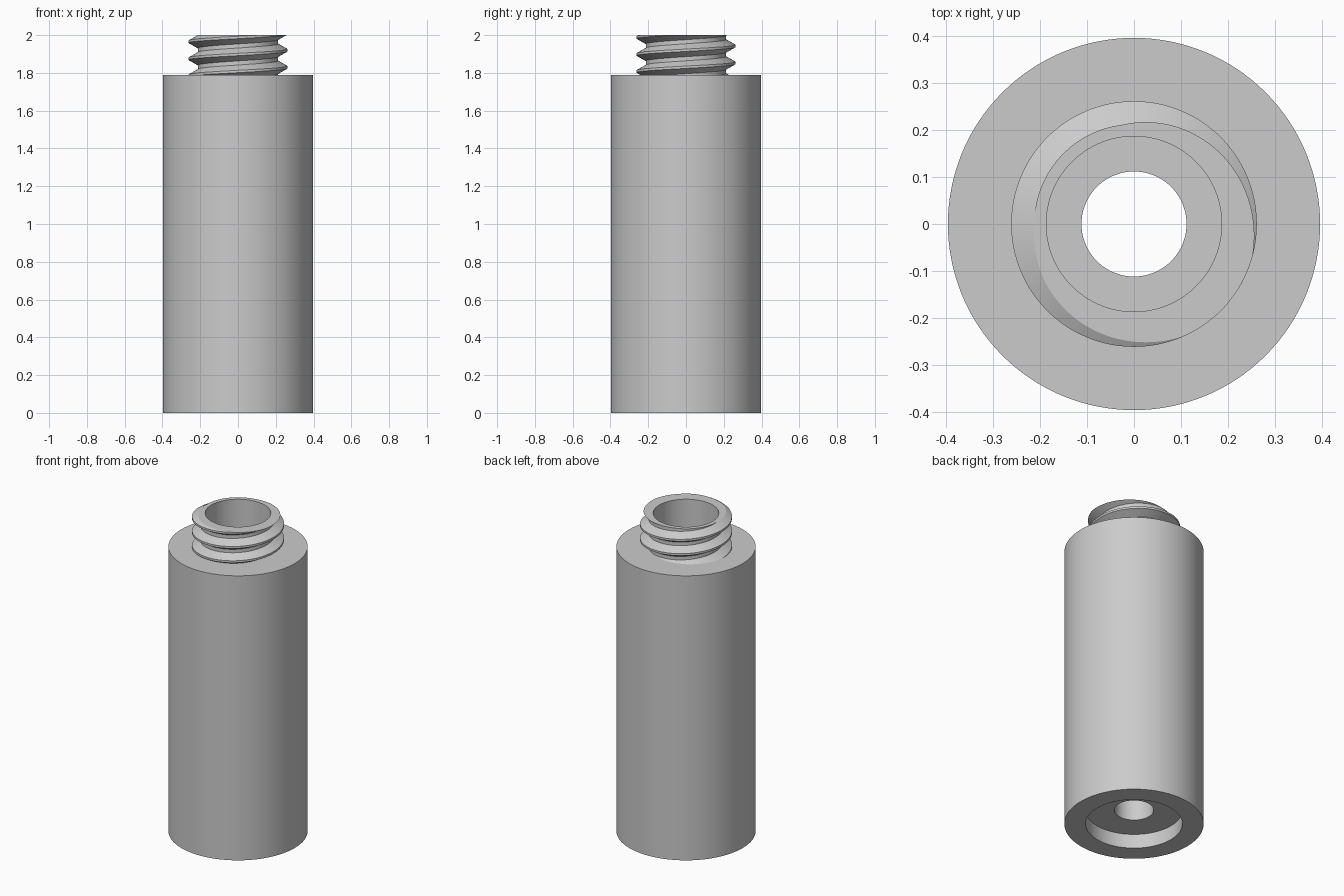
import bpy, bmesh
from math import cos, sin, pi

cube = bpy.data.objects.get("Cube")
if cube:
    bpy.data.objects.remove(cube, do_unlink=True)

SEG = 128
SHOULDER, TOP = 1.79, 2.0
BORE, HOLE = 0.187, 0.112

grey = bpy.data.materials.new("plain_grey")
grey.use_nodes = True
colour = (0.6, 0.6, 0.6, 1)
grey.diffuse_color = colour
grey.node_tree.nodes["Principled BSDF"].inputs["Base Color"].default_value = colour


def finish(bm, name):
    mesh = bpy.data.meshes.new(name)
    bm.to_mesh(mesh)
    bm.free()
    mesh.materials.append(grey)
    obj = bpy.data.objects.new(name, mesh)
    bpy.context.collection.objects.link(obj)
    bpy.ops.object.select_all(action='DESELECT')
    obj.select_set(True)
    bpy.context.view_layer.objects.active = obj
    bpy.ops.object.shade_smooth_by_angle(angle=pi / 7)
    return obj


def ring(bm, r, z):
    return [bm.verts.new((r * cos(2 * pi * k / SEG), r * sin(2 * pi * k / SEG), z))
            for k in range(SEG)]


def join(bm, a, b):
    for k in range(SEG):
        n = (k + 1) % SEG
        bm.faces.new((a[k], a[n], b[n], b[k]))


# Hollow body: recessed base, through hole, shelf and wide bore
bm = bmesh.new()
profile = [(HOLE, 0.09), (0.276, 0.09), (0.276, 0), (0.397, 0),
           (0.397, SHOULDER), (BORE, SHOULDER), (BORE, 0.4), (HOLE, 0.4)]
rings = [ring(bm, r, z) for r, z in profile]
for i, a in enumerate(rings):
    join(bm, a, rings[(i + 1) % len(rings)])
bmesh.ops.recalc_face_normals(bm, faces=bm.faces[:])
finish(bm, "body")

# Threaded neck: right-hand helix, trimmed at the shoulder and the rim
bm = bmesh.new()
PITCH, START = 0.09, 2.01
CREST, ROOT = 0.262, 0.213
tooth = [(-0.07, CREST), (0.07, CREST), (0.38, ROOT), (0.62, ROOT)]
rows = [(turn + off, r) for turn in range(-4, 3) for off, r in tooth]
columns = []
for k in range(SEG):
    a = 2 * pi * k / SEG
    columns.append([bm.verts.new((r * cos(a), r * sin(a), START + PITCH * (t + k / SEG)))
                    for t, r in rows])
for k in range(SEG):
    # The last column meets the first one turn higher
    shift = len(tooth) if k == SEG - 1 else 0
    here, there = columns[k], columns[(k + 1) % SEG]
    for i in range(len(rows) - 1 - shift):
        j = i + shift
        bm.faces.new((here[i], there[j], there[j + 1], here[i + 1]))
join(bm, ring(bm, BORE, TOP + 0.1), ring(bm, BORE, SHOULDER - 0.1))


def trim(z, direction):
    geom = bm.verts[:] + bm.edges[:] + bm.faces[:]
    cut = bmesh.ops.bisect_plane(bm, geom=geom, dist=1e-6, plane_co=(0, 0, z),
                                 plane_no=(0, 0, direction), clear_outer=True)
    return [e for e in cut["geom_cut"] if isinstance(e, bmesh.types.BMEdge)]


trim(SHOULDER, -1)
rim = trim(TOP, 1)
fill = bmesh.ops.triangle_fill(bm, edges=rim, use_beauty=True, normal=(0, 0, 1))
for f in fill["geom"]:
    if isinstance(f, bmesh.types.BMFace):
        f.normal_update()
        if f.normal.z < 0:
            f.normal_flip()
finish(bm, "threaded_neck")
